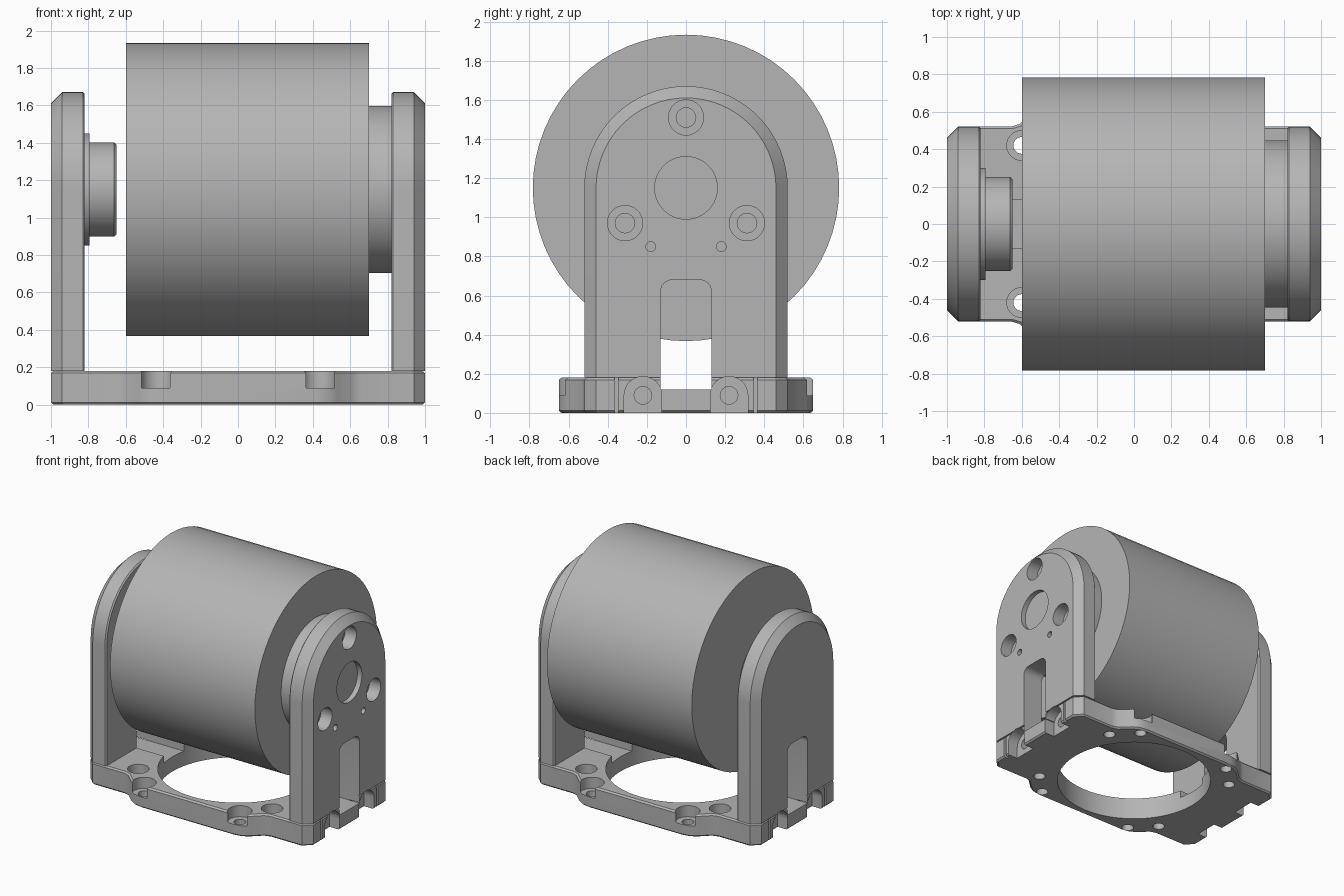
import bpy, bmesh, math
from mathutils import Matrix, Vector

if "Cube" in bpy.data.objects:
    bpy.data.objects.remove(bpy.data.objects["Cube"])

AXIS_Z = 1.15
TOP = 0.18

grey = bpy.data.materials.new("machined_grey")
grey.use_nodes = True
grey.diffuse_color = (0.46, 0.46, 0.46, 1)
grey.node_tree.nodes["Principled BSDF"].inputs["Base Color"].default_value = grey.diffuse_color


def finish(name, bm):
    bmesh.ops.recalc_face_normals(bm, faces=bm.faces)
    mesh = bpy.data.meshes.new(name)
    bm.to_mesh(mesh)
    bm.free()
    mesh.materials.append(grey)
    obj = bpy.data.objects.new(name, mesh)
    bpy.context.collection.objects.link(obj)
    return obj


def loft(name, rings):
    """Join equal-length closed rings and cap both ends."""
    bm = bmesh.new()
    rows = [[bm.verts.new(p) for p in ring] for ring in rings]
    for a, b in zip(rows, rows[1:]):
        for i in range(len(a)):
            j = (i + 1) % len(a)
            bm.faces.new((a[i], a[j], b[j], b[i]))
    bm.faces.new(rows[0])
    bm.faces.new(rows[-1])
    return finish(name, bm)


def cyl(name, axis, centre, r, start, end, bevel=0.0, sides=48):
    """Cylinder along X or Z; centre gives the other two coordinates."""
    def ring(r, t):
        pts = []
        for i in range(sides):
            a = math.tau * i / sides
            u, v = centre[0] + r * math.cos(a), centre[1] + r * math.sin(a)
            pts.append((t, u, v) if axis == "X" else (u, v, t))
        return pts
    if bevel:
        d = bevel if end > start else -bevel
        return loft(name, [ring(r, start), ring(r, end - d), ring(r - bevel, end)])
    return loft(name, [ring(r, start), ring(r, end)])


def box(name, lo, hi, bevel_x=0.0):
    """Box between two corners, optionally rounding the edges that run along X."""
    lo, hi = Vector(lo), Vector(hi)
    bm = bmesh.new()
    bmesh.ops.create_cube(bm, size=1, matrix=Matrix.Translation((lo + hi) / 2)
                          @ Matrix.Diagonal((*(hi - lo), 1)))
    if bevel_x:
        edges = [e for e in bm.edges if abs(e.verts[0].co.x - e.verts[1].co.x) > 0.001]
        bmesh.ops.bevel(bm, geom=edges, offset=bevel_x, segments=6, profile=0.5, affect="EDGES")
    return finish(name, bm)


def cut(targets, cutter):
    for obj in targets:
        mod = obj.modifiers.new("cut", "BOOLEAN")
        mod.operation, mod.solver, mod.object = "DIFFERENCE", "EXACT", cutter
        bpy.context.view_layer.objects.active = obj
        bpy.ops.object.modifier_apply(modifier=mod.name)
    bpy.data.objects.remove(cutter)


# Base plate: one quarter of the outline, mirrored, with softened rims
quarter = [(1, 0.46), (0.94, 0.52), (0.66, 0.52), (0.61, 0.535), (0.53, 0.61),
           (0.48, 0.64), (0.42, 0.65)]
half = quarter + [(-x, y) for x, y in reversed(quarter)]
outline = half + [(-x, -y) for x, y in half]


def base_ring(inset, z):
    return [(x * (1 - inset), y * (1 - inset * 1.7), z) for x, y in outline]


base = loft("base_plate", [base_ring(0.012, 0), base_ring(0, 0.012),
                           base_ring(0, TOP - 0.012), base_ring(0.012, TOP)])
cut([base], cyl("cutter", "Z", (0, 0), 0.59, -0.1, 0.3, sides=64))
cut([base], box("cutter", (-1.2, -0.13, 0.12), (1.2, 0.13, 0.3)))

# Counterbored mounting holes: an inner and an edge one in each corner
for sx in (-1, 1):
    for sy in (-1, 1):
        for x, y, r in ((0.6, 0.42, 0.08), (0.43, 0.59, 0.09)):
            c = (sx * x, sy * y)
            cut([base], cyl("cutter", "Z", c, r, 0.09, 0.3, sides=32))
            cut([base], cyl("cutter", "Z", c, 0.045, -0.1, 0.2, sides=24))


# Upright arms: arched plates with a chamfered outer rim
def arm_ring(x, w):
    pts = [(x, -w, TOP), (x, w, TOP)]
    for i in range(33):
        a = math.pi * i / 32
        pts.append((x, w * math.cos(a), AXIS_Z + w * math.sin(a)))
    return pts


arms = {}
for side, s in (("left", 1), ("right", -1)):
    arm = loft(side + "_arm", [arm_ring(s * 0.82, 0.51), arm_ring(s * 0.83, 0.52),
                               arm_ring(s * 0.94, 0.52), arm_ring(s, 0.46)])
    arms[side] = arm
    # Cable slot
    cut([arm], box("cutter", (s * 0.9 - 0.3, -0.13, 0.12),
                   (s * 0.9 + 0.3, 0.13, 0.68), 0.06))
    # Arched screw pockets and the narrow seams beside them
    for sy in (-1, 1):
        y = sy * 0.22
        both = [base, arm]
        cut(both, cyl("cutter", "X", (y, 0.09), 0.096, s * 0.91, s * 1.1, sides=32))
        cut([base], box("cutter", (s * 1.0 - 0.09, y - 0.096, -0.1),
                        (s * 1.0 + 0.09, y + 0.096, 0.09)))
        cut([base], cyl("cutter", "X", (y, 0.09), 0.045, s * 0.84, s * 1.1, sides=24))
        cut([base], box("cutter", (s * 1.0 - 0.03, sy * 0.355 - 0.01, -0.1),
                        (s * 1.0 + 0.03, sy * 0.355 + 0.01, 0.3)))

# Left arm: counterbored bolt holes, central recess and two pin holes
left = [arms["left"]]
for k in range(3):
    a = math.radians(90 + 120 * k)
    c = (0.36 * math.cos(a), AXIS_Z + 0.36 * math.sin(a))
    cut(left, cyl("cutter", "X", c, 0.09, 0.9, 1.1, sides=32))
    cut(left, cyl("cutter", "X", c, 0.05, 0.8, 1.1, sides=24))
cut(left, cyl("cutter", "X", (0, AXIS_Z), 0.16, 0.96, 1.1))
for sy in (-1, 1):
    cut(left, cyl("cutter", "X", (sy * 0.18, 0.85), 0.025, 0.93, 1.1, sides=16))

# Drum, its mounting flange, and the stepped hub on the right arm
hub = (0, AXIS_Z)
parts = [base, *arms.values(),
         cyl("drum", "X", hub, 0.783, -0.6, 0.7, sides=64),
         cyl("drum_flange", "X", hub, 0.447, 0.7, 0.82, sides=64),
         cyl("hub_collar", "X", hub, 0.3, -0.82, -0.795),
         cyl("hub_boss", "X", hub, 0.252, -0.82, -0.65, 0.012)]

bpy.ops.object.select_all(action="DESELECT")
for obj in parts:
    obj.select_set(True)
bpy.context.view_layer.objects.active = base
bpy.ops.object.shade_smooth_by_angle(angle=math.radians(30))
